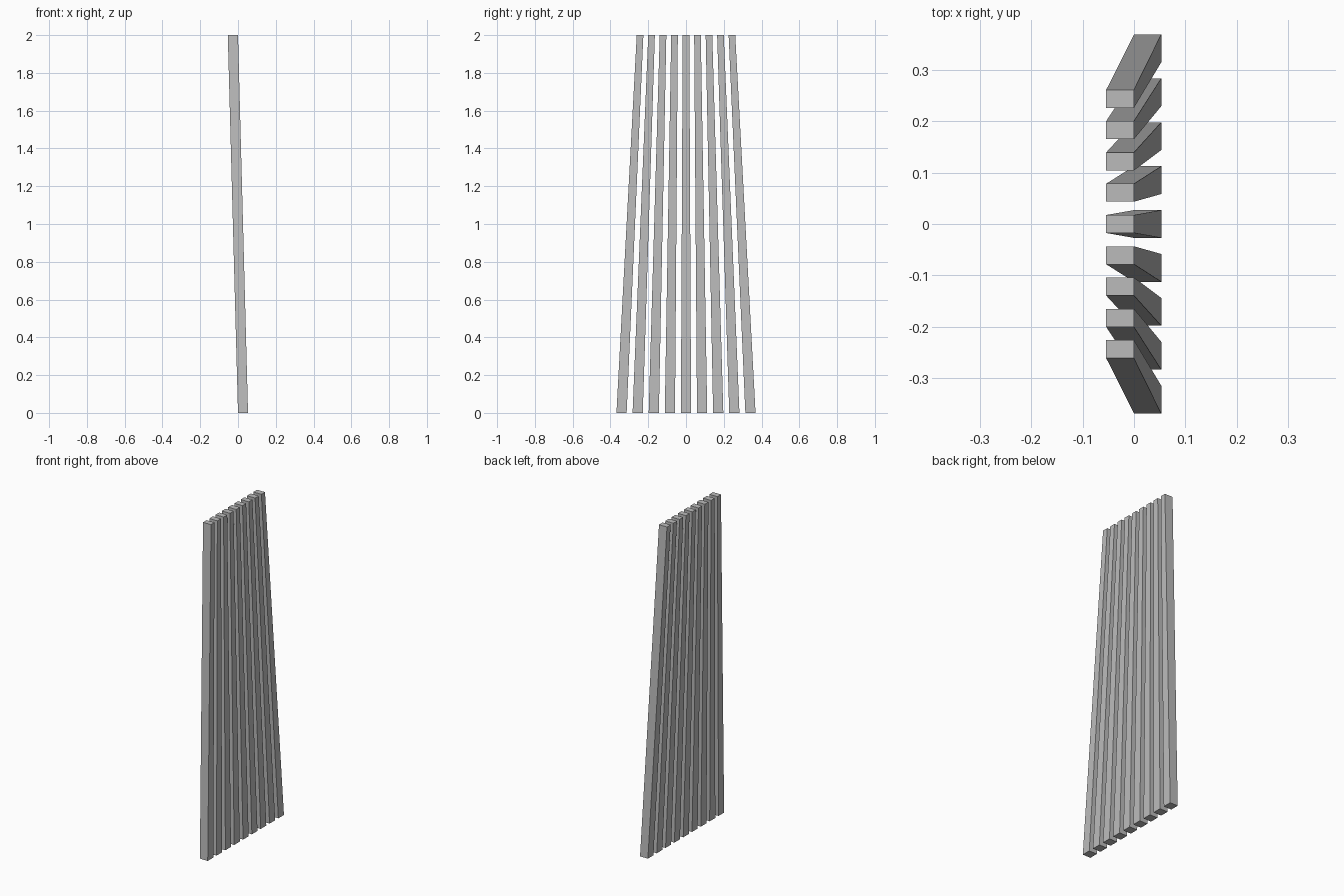
import bpy
import bmesh

cube = bpy.data.objects.get("Cube")
if cube:
    bpy.data.objects.remove(cube, do_unlink=True)

# Single plain grey finish
grey = bpy.data.materials.new("plain_grey")
grey.use_nodes = True
color = (0.5, 0.5, 0.5, 1.0)
grey.diffuse_color = color
grey.node_tree.nodes["Principled BSDF"].inputs["Base Color"].default_value = color

HEIGHT = 2.0
SLATS = 9
# End sections: x centre, x depth, y width, y spacing
FOOT = (0.0265, 0.053, 0.054, 0.0853)
HEAD = (-0.027, 0.054, 0.035, 0.0608)


def make_slat(name, step):
    """Tapered, leaning bar made by reshaping the two ends of a cube."""
    bm = bmesh.new()
    bmesh.ops.create_cube(bm, size=1.0)
    for v in bm.verts:
        top = v.co.z > 0
        centre, depth, width, spacing = HEAD if top else FOOT
        v.co.x = centre + v.co.x * depth
        v.co.y = step * spacing + v.co.y * width
        v.co.z = HEIGHT if top else 0.0
    mesh = bpy.data.meshes.new(name)
    bm.to_mesh(mesh)
    bm.free()
    mesh.materials.append(grey)
    bpy.context.collection.objects.link(bpy.data.objects.new(name, mesh))


# Fan of slats, converging towards the top
for i in range(SLATS):
    make_slat(f"back_slat_{i + 1}", i - (SLATS - 1) / 2)
